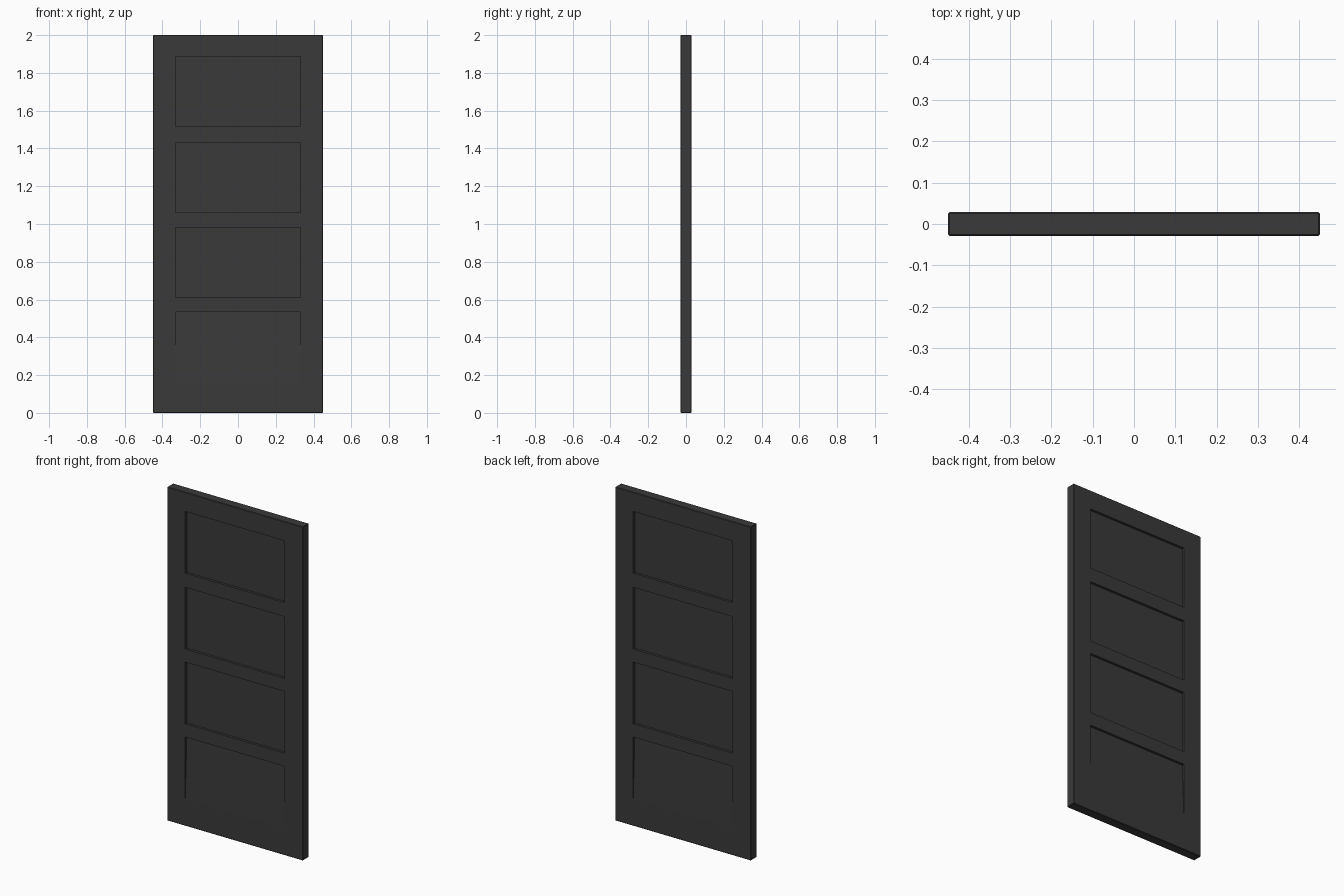
import bpy
import bmesh
from mathutils import Vector

WIDTH, THICK, HEIGHT = 0.9, 0.057, 2.0
PANEL_X = 0.33          # half width of each recessed panel
PANEL_H = 0.37
PANEL_BOTTOMS = [0.163, 0.612, 1.06, 1.515]
DEPTH = 0.015

cube = bpy.data.objects.get("Cube")
if cube:
    bpy.data.objects.remove(cube, do_unlink=True)

# Dark grey paint
paint = bpy.data.materials.new("dark grey paint")
paint.use_nodes = True
colour = (0.042, 0.042, 0.042, 1)
paint.diffuse_color = colour
paint.node_tree.nodes["Principled BSDF"].inputs["Base Color"].default_value = colour

# Door slab with softened outer edges
bm = bmesh.new()
bmesh.ops.create_cube(bm, size=1)
for v in bm.verts:
    v.co = Vector((v.co.x * WIDTH, v.co.y * THICK, (v.co.z + 0.5) * HEIGHT))
bmesh.ops.bevel(bm, geom=bm.edges[:], offset=0.003, segments=1, affect='EDGES')


def cut(point, normal):
    geom = bm.verts[:] + bm.edges[:] + bm.faces[:]
    bmesh.ops.bisect_plane(bm, geom=geom, plane_co=point, plane_no=normal)


# Split the slab along the stiles and rails
for x in (-PANEL_X, PANEL_X):
    cut((x, 0, 0), (1, 0, 0))
for z in PANEL_BOTTOMS:
    cut((0, 0, z), (0, 0, 1))
    cut((0, 0, z + PANEL_H), (0, 0, 1))


def is_panel(face):
    c = face.calc_center_median()
    return (abs(face.normal.y) > 0.99 and abs(c.x) < PANEL_X
            and any(z < c.z < z + PANEL_H for z in PANEL_BOTTOMS))


# Recess the panels on both sides; the lowest one slopes out to flush
bm.normal_update()
panels = [f for f in bm.faces if is_panel(f)]
recessed = bmesh.ops.extrude_discrete_faces(bm, faces=panels)["faces"]
for f in recessed:
    for v in f.verts:
        if v.co.z > PANEL_BOTTOMS[0] + 0.01:
            v.co.y -= DEPTH if v.co.y > 0 else -DEPTH
bmesh.ops.remove_doubles(bm, verts=bm.verts[:], dist=0.0005)
bmesh.ops.recalc_face_normals(bm, faces=bm.faces[:])

mesh = bpy.data.meshes.new("door")
bm.to_mesh(mesh)
bm.free()
mesh.materials.append(paint)
door = bpy.data.objects.new("door", mesh)
bpy.context.collection.objects.link(door)
